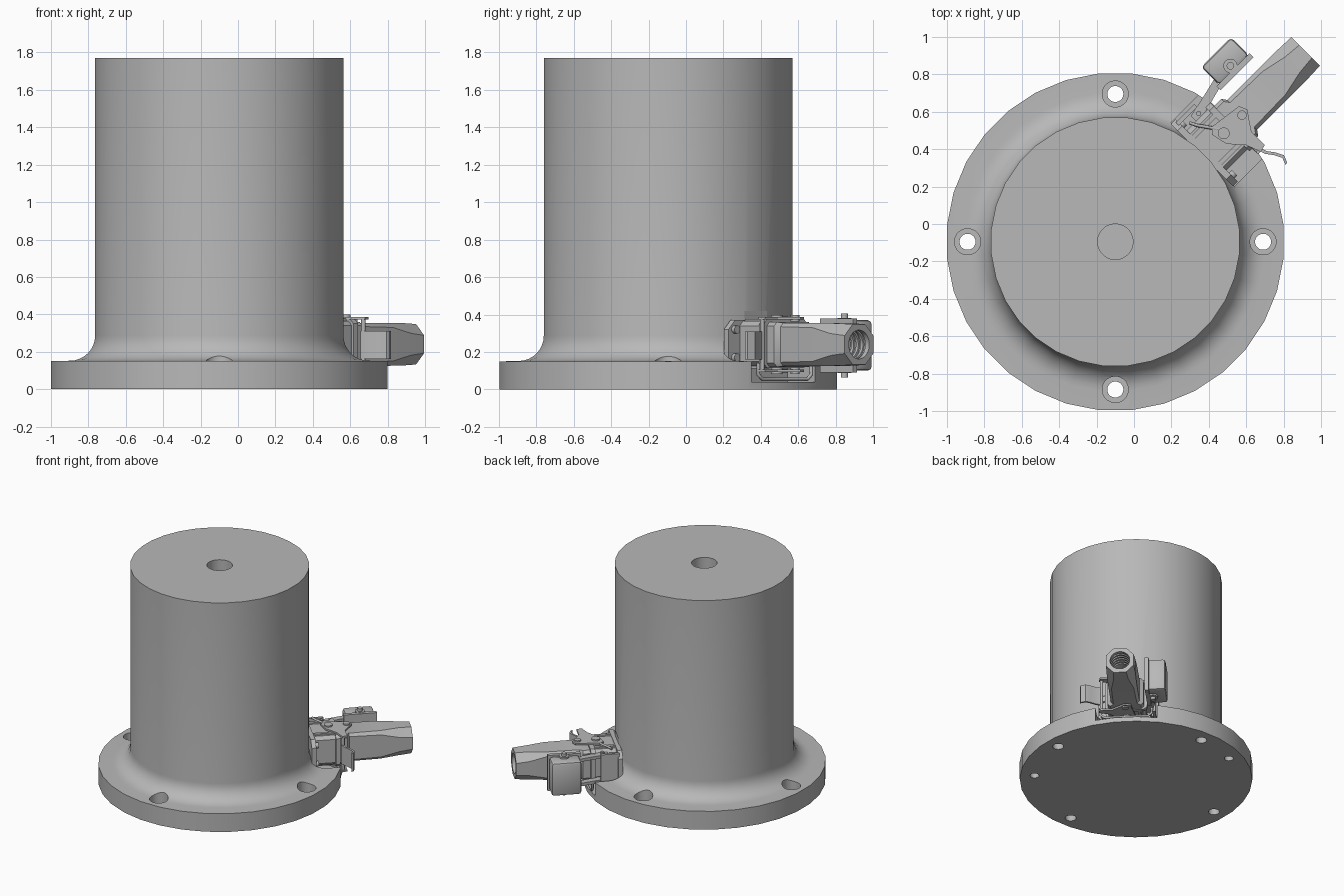
import bpy, bmesh, math
from mathutils import Matrix, Vector

cube = bpy.data.objects.get("Cube")
if cube:
    bpy.data.objects.remove(cube, do_unlink=True)

metal = bpy.data.materials.new("plain grey metal")
metal.use_nodes = True
GREY = (0.48, 0.48, 0.48, 1)
metal.diffuse_color = GREY
metal.node_tree.nodes["Principled BSDF"].inputs["Base Color"].default_value = GREY

BODY = Matrix.Translation((-0.1, -0.095, 0))
# connector frame: x points outward from the body, y runs along the rim
PLUG = BODY @ Matrix.Rotation(math.radians(45), 4, 'Z')


def finish(obj):
    bpy.ops.object.select_all(action='DESELECT')
    obj.select_set(True)
    bpy.context.view_layer.objects.active = obj
    bpy.ops.object.shade_smooth_by_angle(angle=math.radians(32))


def skin(name, sections, frame=PLUG, bevel=0):
    """Join closed sections of equal length into one capped solid."""
    bm = bmesh.new()
    rings = [[bm.verts.new(p) for p in s] for s in sections]
    n = len(rings[0])
    for a, b in zip(rings, rings[1:]):
        for i in range(n):
            j = (i + 1) % n
            bm.faces.new((a[i], a[j], b[j], b[i]))
    bm.faces.new(rings[0][::-1])
    bm.faces.new(rings[-1])
    bmesh.ops.recalc_face_normals(bm, faces=bm.faces)
    if bevel:
        bmesh.ops.bevel(bm, geom=bm.edges[:], offset=bevel, segments=2,
                        profile=0.5, affect='EDGES')
    bm.transform(frame)
    mesh = bpy.data.meshes.new(name)
    bm.to_mesh(mesh)
    bm.free()
    mesh.materials.append(metal)
    obj = bpy.data.objects.new(name, mesh)
    bpy.context.collection.objects.link(obj)
    finish(obj)
    return obj


def circle(r, at, axis='z', n=24):
    pts = []
    for i in range(n):
        a = 2 * math.pi * (i + 0.5) / n
        c, s = r * math.cos(a), r * math.sin(a)
        off = {'x': (0, c, s), 'y': (s, 0, c), 'z': (c, s, 0)}[axis]
        pts.append(Vector(at) + Vector(off))
    return pts


def rod(name, r, a, b, axis='z', frame=PLUG, n=24):
    return skin(name, [circle(r, a, axis, n), circle(r, b, axis, n)], frame)


def box(name, x, y, z, bevel=0):
    return skin(name, [[(x[0], y[0], h), (x[1], y[0], h),
                        (x[1], y[1], h), (x[0], y[1], h)] for h in z], bevel=bevel)


def plate(name, outline, z0, z1):
    return skin(name, [[(x, y, z) for x, y in outline] for z in (z0, z1)])


def cham(x, hy, hz, c, zc=0.24):
    """Rectangle across x with cut corners."""
    q = [(hy, hz - c), (hy - c, hz), (c - hy, hz), (-hy, hz - c),
         (-hy, c - hz), (c - hy, -hz), (hy - c, -hz), (hy, c - hz)]
    return [(x, y, zc + z) for y, z in q]


def wire(name, pts, r=0.009, cyclic=False):
    cu = bpy.data.curves.new(name, 'CURVE')
    cu.dimensions = '3D'
    cu.bevel_depth, cu.bevel_resolution, cu.use_fill_caps = r, 2, True
    sp = cu.splines.new('POLY')
    sp.points.add(len(pts) - 1)
    for p, co in zip(sp.points, pts):
        p.co = (*(PLUG @ Vector(co)), 1)
    sp.use_cyclic_u = cyclic
    cu.materials.append(metal)
    obj = bpy.data.objects.new(name, cu)
    bpy.context.collection.objects.link(obj)
    bpy.ops.object.select_all(action='DESELECT')
    obj.select_set(True)
    bpy.context.view_layer.objects.active = obj
    bpy.ops.object.convert(target='MESH')


def cut(obj, cutters):
    for c in cutters:
        c.hide_render = True
        m = obj.modifiers.new("cut", 'BOOLEAN')
        m.operation, m.solver, m.object = 'DIFFERENCE', 'EXACT', c
        bpy.ops.object.select_all(action='DESELECT')
        obj.select_set(True)
        bpy.context.view_layer.objects.active = obj
        bpy.ops.object.modifier_apply(modifier=m.name)
        bpy.data.objects.remove(c, do_unlink=True)
    finish(obj)


# Flanged column with a concave fillet at its foot
profile = [(0.904, 0), (0.904, 0.15)]
for i in range(9):
    a = math.pi / 2 * i / 8
    profile.append((0.802 - 0.135 * math.sin(a), 0.287 - 0.135 * math.cos(a)))
profile.append((0.667, 1.77))
column = skin("flanged_column", [circle(r, (0, 0, z), n=32) for r, z in profile], BODY)

# Bore, counterbored bolt holes, blind dowel holes and connector pocket
cutters = [rod("bore_cutter", 0.095, (0, 0, 1.5), (0, 0, 1.9), frame=BODY, n=32)]
for k in range(4):
    f = BODY @ Matrix.Rotation(k * math.pi / 2, 4, 'Z')
    cutters.append(rod("bolt_cutter", 0.043, (0.79, 0, -0.1), (0.79, 0, 0.3), frame=f))
    cutters.append(rod("counterbore_cutter", 0.07, (0.79, 0, 0.07), (0.79, 0, 0.4), frame=f))
for deg in (116, -36):
    f = BODY @ Matrix.Rotation(math.radians(deg), 4, 'Z')
    cutters.append(rod("dowel_cutter", 0.035, (0.79, 0, -0.1), (0.79, 0, 0.06), frame=f))
cutters.append(box("pocket_cutter", (0.66, 1.1), (-0.24, 0.24), (0.04, 0.42)))
cut(column, cutters)

# Socket fixed to the column: mounting plate, screws and housing
skin("mounting_plate", [cham(x, 0.235, 0.125, 0.05, 0.245) for x in (0.655, 0.69)])
for y in (-0.19, 0.19):
    for z in (0.17, 0.32):
        rod("mounting_screw", 0.022, (0.69, y, z), (0.712, y, z), 'x', n=12)
skin("socket_housing", [cham(x, h, v, 0.025, 0.245) for x, h, v in
                        ((0.68, 0.15, 0.12), (0.85, 0.15, 0.12), (0.85, 0.165, 0.13),
                         (0.885, 0.165, 0.13))])
for y in (-0.1, 0.1):
    for z in (0.125, 0.365):
        box("housing_rib", (0.69, 0.85), (y - 0.012, y + 0.012), (z - 0.012, z + 0.012))

# Plug hood with a threaded cable opening
hood = skin("plug_hood", [cham(*s) for s in (
    (0.885, 0.14, 0.12, 0.02), (0.94, 0.14, 0.12, 0.02), (0.96, 0.112, 0.115, 0.02),
    (1.2, 0.112, 0.115, 0.025), (1.34, 0.112, 0.113, 0.055), (1.44, 0.108, 0.108, 0.06))])
threads = [rod("opening_cutter", 0.077, (1.15, 0, 0.24), (1.5, 0, 0.24), 'x', n=32)]
for k in range(5):
    x = 1.41 - 0.035 * k
    threads.append(rod("thread_cutter", 0.087, (x - 0.017, 0, 0.24), (x, 0, 0.24), 'x', n=32))
cut(hood, threads)

# Locking lever: mirrored cheeks, pivots, wire loops and curved handle
cheek = [(0.77, 0.04), (0.80, 0.07), (0.87, 0.06), (0.98, 0.045), (1.0, 0.0),
         (0.97, -0.04), (0.93, -0.1), (0.93, -0.2), (0.89, -0.21),
         (0.86, -0.13), (0.79, -0.05)]
for side in (-1, 1):
    z = 0.24 + side * 0.14
    plate("lever_cheek", cheek, z - 0.007, z + 0.007)
    for x, r in ((0.82, 0.032), (0.958, 0.025)):
        rod("lever_pivot", r, (x, 0, z - 0.016 * side), (x, 0, z + 0.018 * side), n=16)
    wire("latch_wire", [(0.82, 0.03, z), (0.75, 0.13, z), (0.73, 0.17, z)])
wire("lever_crossbar", [(0.9, -0.19, 0.1), (0.9, -0.19, 0.38)], 0.012)
curve = [(0.90, -0.18), (0.915, -0.23), (0.945, -0.27), (0.965, -0.31), (0.95, -0.35)]
plate("lever_handle", curve + [(x - 0.016, y - 0.004) for x, y in curve[::-1]], 0.16, 0.31)

# Lower guard loop hanging in the flange pocket
wire("guard_loop", [(0.88, y, z) for y, z in (
    (-0.2, 0.14), (-0.2, 0.08), (-0.17, 0.055), (0.17, 0.055), (0.2, 0.08), (0.2, 0.14))], 0.01)

# Open protective cap beside the plug, with pins and hinge arm
box("protective_cap", (0.985, 1.21), (0.2, 0.335), (0.1, 0.37), 0.02)
box("cap_lip", (0.97, 1.22), (0.175, 0.205), (0.09, 0.38))
for side in (-1, 1):
    z = 0.235 + side * 0.135
    rod("cap_pin", 0.02, (1.1, 0.23, z), (1.1, 0.23, z + 0.035 * side), n=16)
    rod("cap_pin_boss", 0.038, (1.1, 0.23, z - 0.01 * side), (1.1, 0.23, z + 0.012 * side), n=16)
    h = 0.235 + side * 0.1
    plate("cap_hinge_arm", [(0.76, 0.15), (0.83, 0.15), (0.985, 0.19), (0.985, 0.24),
                            (0.88, 0.215), (0.76, 0.19)], h - 0.012, h + 0.012)
rod("cap_hinge_pin", 0.014, (0.8, 0.17, 0.11), (0.8, 0.17, 0.36), n=12)
box("hinge_bracket", (0.68, 0.82), (0.2, 0.222), (0.13, 0.36))
